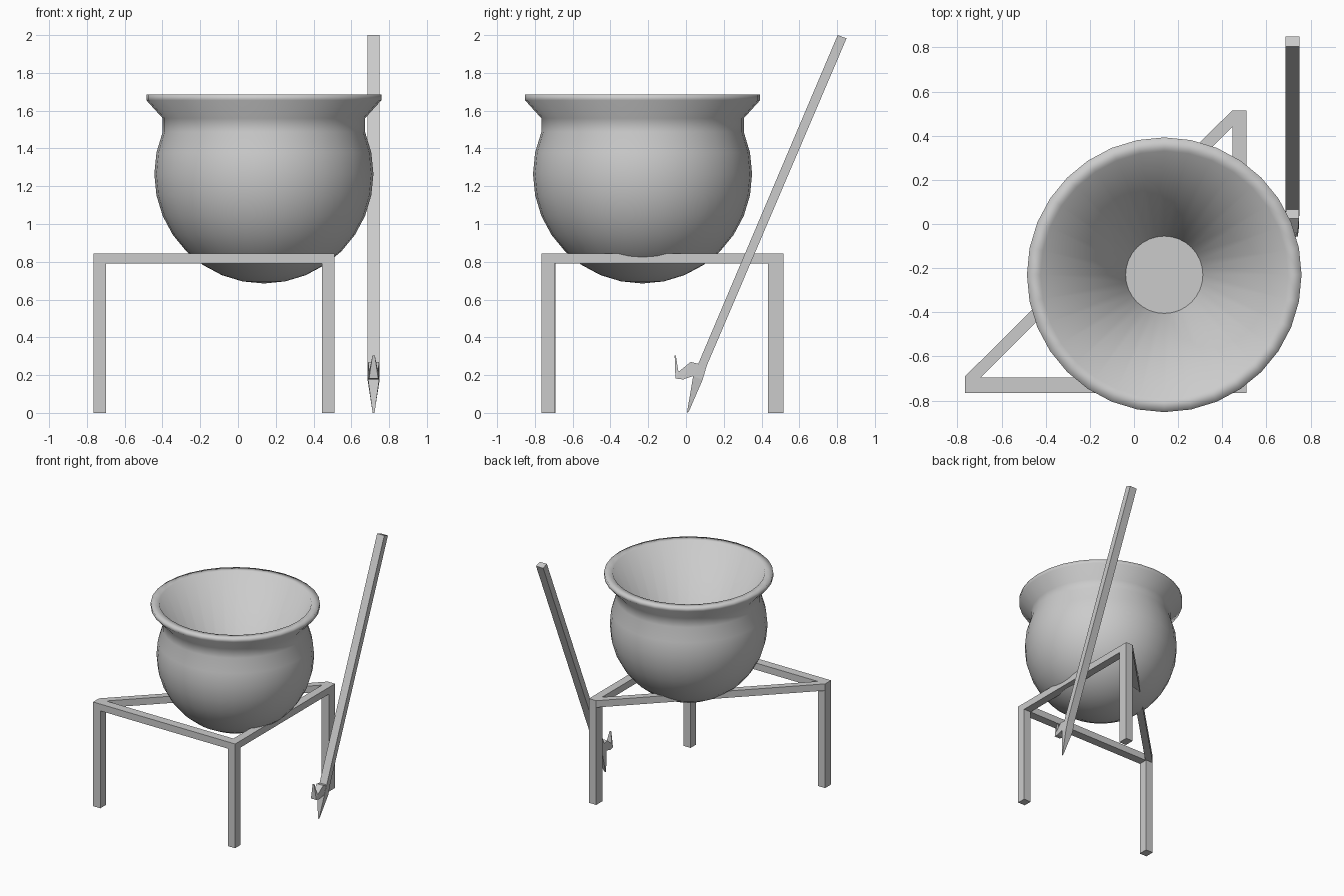
import bpy, bmesh, math

if "Cube" in bpy.data.objects:
    bpy.data.objects.remove(bpy.data.objects["Cube"])


def make_object(name, verts, faces):
    mesh = bpy.data.meshes.new(name)
    bm = bmesh.new()
    vs = [bm.verts.new(v) for v in verts]
    for f in faces:
        bm.faces.new([vs[i] for i in f])
    bmesh.ops.recalc_face_normals(bm, faces=bm.faces)
    bm.to_mesh(mesh)
    bm.free()
    obj = bpy.data.objects.new(name, mesh)
    bpy.context.collection.objects.link(obj)
    return obj


def prism(name, outline, z0, z1):
    n = len(outline)
    verts = [(x, y, z0) for x, y in outline] + [(x, y, z1) for x, y in outline]
    faces = [tuple(range(n)), tuple(range(n, 2 * n))]
    faces += [(i, (i + 1) % n, n + (i + 1) % n, n + i) for i in range(n)]
    return make_object(name, verts, faces)


def loft(name, x, sections):
    """Each section is (point a, point b, half width) in the y-z plane."""
    verts, faces = [], []
    for a, b, w in sections:
        verts += [(x - w, *a), (x + w, *a), (x + w, *b), (x - w, *b)]
    for s in range(0, 4 * (len(sections) - 1), 4):
        for i in range(4):
            j = (i + 1) % 4
            faces.append((s + i, s + j, s + 4 + j, s + 4 + i))
    last = len(verts) - 4
    faces += [(0, 1, 2, 3), tuple(range(last, last + 4))]
    return make_object(name, verts, faces)


# Pot: spherical belly, neck, flared rim and tapered interior
SEG, R, CZ = 32, 0.58, 1.265
CX, CY = 0.137, -0.23
profile = []
for k in range(1, 11):
    a = math.radians(-90 + 11.25 * k)
    profile.append((R * math.cos(a), CZ + R * math.sin(a)))
profile += [(0.536, 1.56), (0.622, 1.655), (0.622, 1.685),
            (0.56, 1.685), (0.175, 0.80)]
verts = []
for r, z in profile:
    for i in range(SEG):
        t = 2 * math.pi * i / SEG
        verts.append((CX + r * math.cos(t), CY + r * math.sin(t), z))
faces = []
for k in range(len(profile) - 1):
    for i in range(SEG):
        j = (i + 1) % SEG
        faces.append((k * SEG + i, k * SEG + j, (k + 1) * SEG + j, (k + 1) * SEG + i))
top = (len(profile) - 1) * SEG
faces.append(tuple(range(top, top + SEG)))
verts.append((CX, CY, CZ - R))
faces += [(len(verts) - 1, (i + 1) % SEG, i) for i in range(SEG)]
pot = make_object("pot", verts, faces)
for p in pot.data.polygons:
    p.use_smooth = len(p.vertices) < 5

# Triangular stand: three mitred bars
ZB, ZT = 0.79, 0.845
lo, hi, top_y = -0.765, 0.51, 0.515
in_a, in_b, in_c = (-0.695, -0.695), (0.445, -0.695), (0.445, 0.44)
prism("front_bar", [(lo, lo), (hi, lo), in_b, in_a], ZB, ZT)
prism("right_bar", [(hi, lo), (hi, top_y), in_c, in_b], ZB, ZT)
prism("diagonal_bar", [(lo, lo), in_a, in_c, (hi, top_y), (0.445, top_y), (lo, -0.69)], ZB, ZT)

# Three legs
for name, x, y, dy in (("left_leg", lo, lo, 0.075),
                       ("front_leg", 0.445, lo, 0.07),
                       ("back_leg", 0.445, 0.435, 0.08)):
    prism(name, [(x, y), (x + 0.065, y), (x + 0.065, y + dy), (x, y + dy)], 0, ZB)

# Leaning poker: shaft with spike, and side hook
PX, W = 0.718, 0.032
P, Q, S = (0.065, 0.26), (0.11, 0.25), (0.038, 0.195)
loft("poker_shaft", PX, [((0.803, 2.0), (0.85, 1.983), W), (P, Q, W),
                         (S, (0.088, 0.175), W), ((0.005, 0), (0.014, 0.005), 0.005)])
loft("poker_hook", PX, [(P, S, 0.03), ((0.025, 0.27), (-0.015, 0.177), 0.029),
                        ((-0.04, 0.217), (-0.056, 0.182), 0.024),
                        ((-0.054, 0.305), (-0.06, 0.305), 0.006)])
